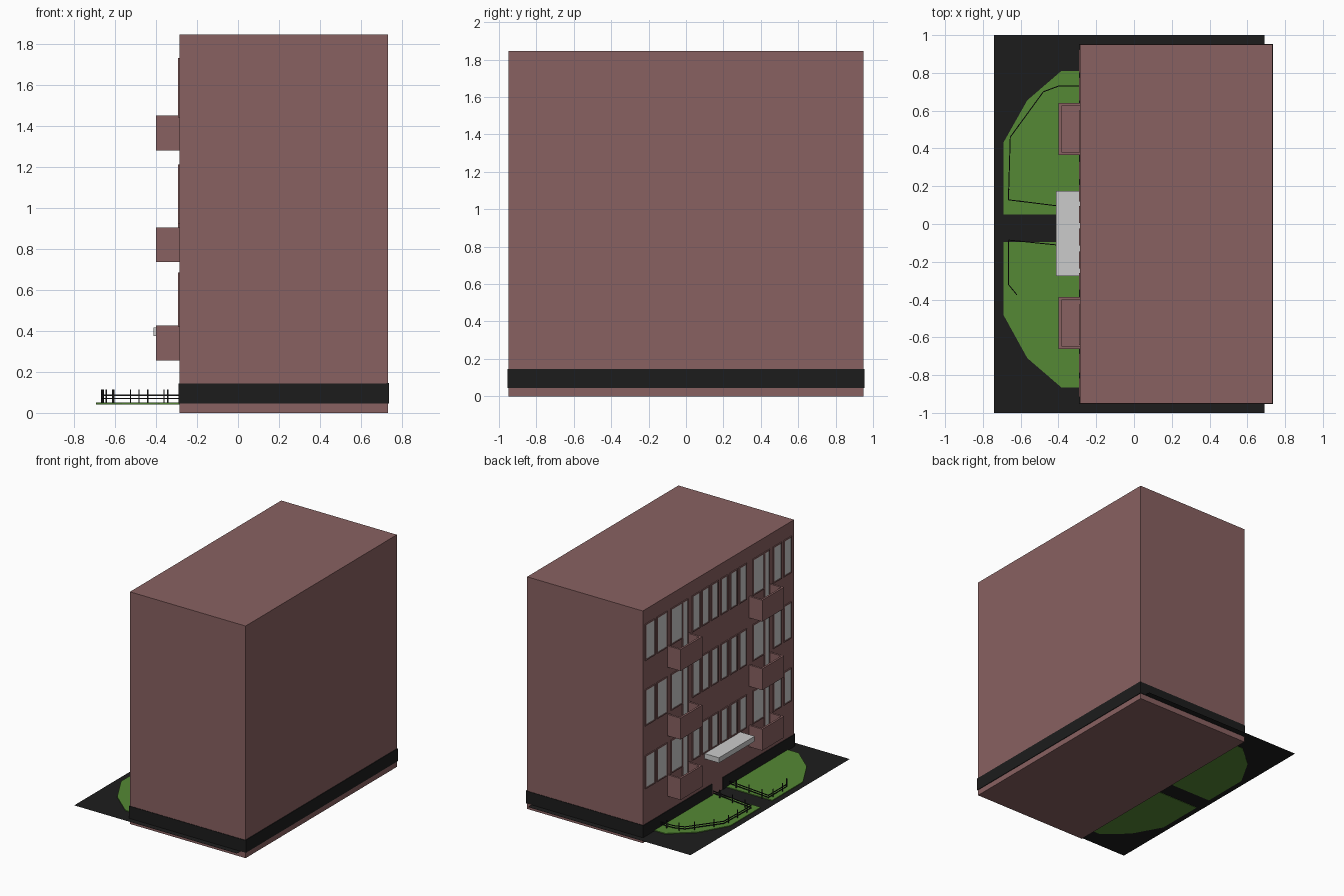
import bpy, bmesh
from mathutils import Vector, Matrix

if "Cube" in bpy.data.objects:
    bpy.data.objects.remove(bpy.data.objects["Cube"])


def material(name, rgb):
    m = bpy.data.materials.new(name)
    m.diffuse_color = (*rgb, 1)
    m.use_nodes = True
    m.node_tree.nodes["Principled BSDF"].inputs["Base Color"].default_value = m.diffuse_color
    return m


BRICK = material("brick", (0.25, 0.12, 0.12))
BLACK = material("black", (0.012, 0.012, 0.012))
GREEN = material("grass", (0.09, 0.25, 0.035))
FACE = -0.285  # x of the main facade


def add_box(bm, x0, x1, y0, y1, z0, z1):
    m = Matrix.Translation(((x0 + x1) / 2, (y0 + y1) / 2, (z0 + z1) / 2))
    bmesh.ops.create_cube(bm, size=1, matrix=m @ Matrix.Diagonal((x1 - x0, y1 - y0, z1 - z0, 1)))


def finish(bm, name, mat=None):
    bmesh.ops.recalc_face_normals(bm, faces=bm.faces)
    me = bpy.data.meshes.new(name)
    bm.to_mesh(me)
    bm.free()
    ob = bpy.data.objects.new(name, me)
    bpy.context.collection.objects.link(ob)
    if mat:
        me.materials.append(mat)
    return ob


def boxes(name, mat, *dims):
    bm = bmesh.new()
    for d in dims:
        add_box(bm, *d)
    return finish(bm, name, mat)


def slab(name, pts, z0, z1, mat):
    bm = bmesh.new()
    f = bm.faces.new([bm.verts.new((x, y, z0)) for x, y in pts])
    if z1 > z0:
        r = bmesh.ops.extrude_face_region(bm, geom=[f], use_keep_orig=True)
        top = [v for v in r["geom"] if isinstance(v, bmesh.types.BMVert)]
        bmesh.ops.translate(bm, verts=top, vec=(0, 0, z1 - z0))
    return finish(bm, name, mat)


# Main block, pavement and plinth band with a gap at the entrance
boxes("building", BRICK, (FACE, 0.732, -0.95, 0.95, 0, 1.845))
slab("pavement", [(-0.74, -1), (0.69, -1), (0.69, 1), (-0.74, 1)], 0.045, 0.045, BLACK)
F = FACE - 0.005
boxes("plinth_band", BLACK,
      (0.725, 0.737, -0.954, 0.954, 0.045, 0.146),
      (F, 0.73, 0.945, 0.954, 0.045, 0.143),
      (F, 0.73, -0.954, -0.945, 0.045, 0.143),
      (F, FACE + 0.01, 0.08, 0.95, 0.045, 0.14),
      (F, FACE + 0.01, -0.95, -0.05, 0.045, 0.14))

# Lawns
slab("lawn_left", [(FACE, 0.81), (-0.385, 0.81), (-0.565, 0.655), (-0.692, 0.43),
                   (-0.692, 0.05), (FACE, 0.05)], 0.042, 0.051, GREEN)
slab("lawn_right", [(FACE, -0.865), (-0.385, -0.865), (-0.565, -0.71), (-0.692, -0.48),
                    (-0.692, -0.095), (FACE, -0.095)], 0.042, 0.051, GREEN)

# Entrance canopy
boxes("canopy", None, (-0.412, FACE, -0.275, 0.175, 0.375, 0.416))

# Balconies: floor and three parapet walls
T = 0.016
for level, (z0, z1) in enumerate([(0.255, 0.425), (0.735, 0.905), (1.28, 1.45)]):
    for side, y0, y1 in (("left", 0.365, 0.64), ("right", -0.662, -0.387)):
        boxes(f"balcony_{side}_{level + 1}", BRICK,
              (-0.4, FACE, y0, y1, z0, z0 + T),
              (-0.4, -0.4 + T, y0, y1, z0, z1),
              (-0.4, FACE, y0, y0 + T, z0, z1),
              (-0.4, FACE, y1 - T, y1, z0, z1))

# Windows: raised frames around grey panes
spans = [(0.80, 0.925), (0.65, 0.775), (0.235, 0.33), (0.12, 0.21), (0.005, 0.095),
         (-0.115, -0.025), (-0.235, -0.145), (-0.35, -0.26), (-0.79, -0.685), (-0.915, -0.815)]
doors = [(0.455, 0.6), (0.385, 0.455), (-0.57, -0.425), (-0.64, -0.57)]
frames, panes = bmesh.new(), bmesh.new()


def window(y0, y1, z0, z1, w=0.009):
    a, b = FACE - 0.007, FACE + 0.002
    add_box(frames, a, b, y0, y0 + w, z0, z1)
    add_box(frames, a, b, y1 - w, y1, z0, z1)
    add_box(frames, a, b, y0 + w, y1 - w, z0, z0 + w)
    add_box(frames, a, b, y0 + w, y1 - w, z1 - w, z1)
    add_box(panes, FACE - 0.003, b, y0 + w, y1 - w, z0 + w, z1 - w)


for z0, z1, floor in ((0.42, 0.685, 0.275), (0.92, 1.21, 0.755), (1.44, 1.73, 1.3)):
    for y0, y1 in spans:
        window(y0, y1, z0, z1)
    for i, (y0, y1) in enumerate(doors):
        window(y0, y1, floor if i % 2 else z0, z1)
finish(frames, "window_frames", BRICK)
finish(panes, "window_panes")


# Garden fences: two rails along a path with regular posts
def fence(name, path, step=0.12, r=0.0025):
    bm = bmesh.new()
    for p, q in zip(path, path[1:]):
        p, q = Vector(p), Vector(q)
        d = q - p
        rot = Matrix.Rotation(Vector((1, 0)).angle_signed(d) * -1, 4, 'Z')
        for z in (0.07, 0.086):
            c = Matrix.Translation(((p.x + q.x) / 2, (p.y + q.y) / 2, z))
            bmesh.ops.create_cube(bm, size=1, matrix=c @ rot @ Matrix.Diagonal((d.length, 2 * r, 0.006, 1)))
        n = max(1, round(d.length / step))
        for i in range(n):
            c = p + d * ((i + 0.5) / n)
            add_box(bm, c.x - 0.003, c.x + 0.003, c.y - 0.003, c.y + 0.003, 0.045, 0.115)
    finish(bm, name, BLACK)


fence("fence_left", [(FACE, 0.73), (-0.4, 0.73), (-0.48, 0.7), (-0.655, 0.46),
                     (-0.665, 0.128), (-0.30, 0.083)])
fence("fence_right", [(-0.62, -0.375), (-0.665, -0.32), (-0.665, -0.085), (-0.30, -0.122)])
